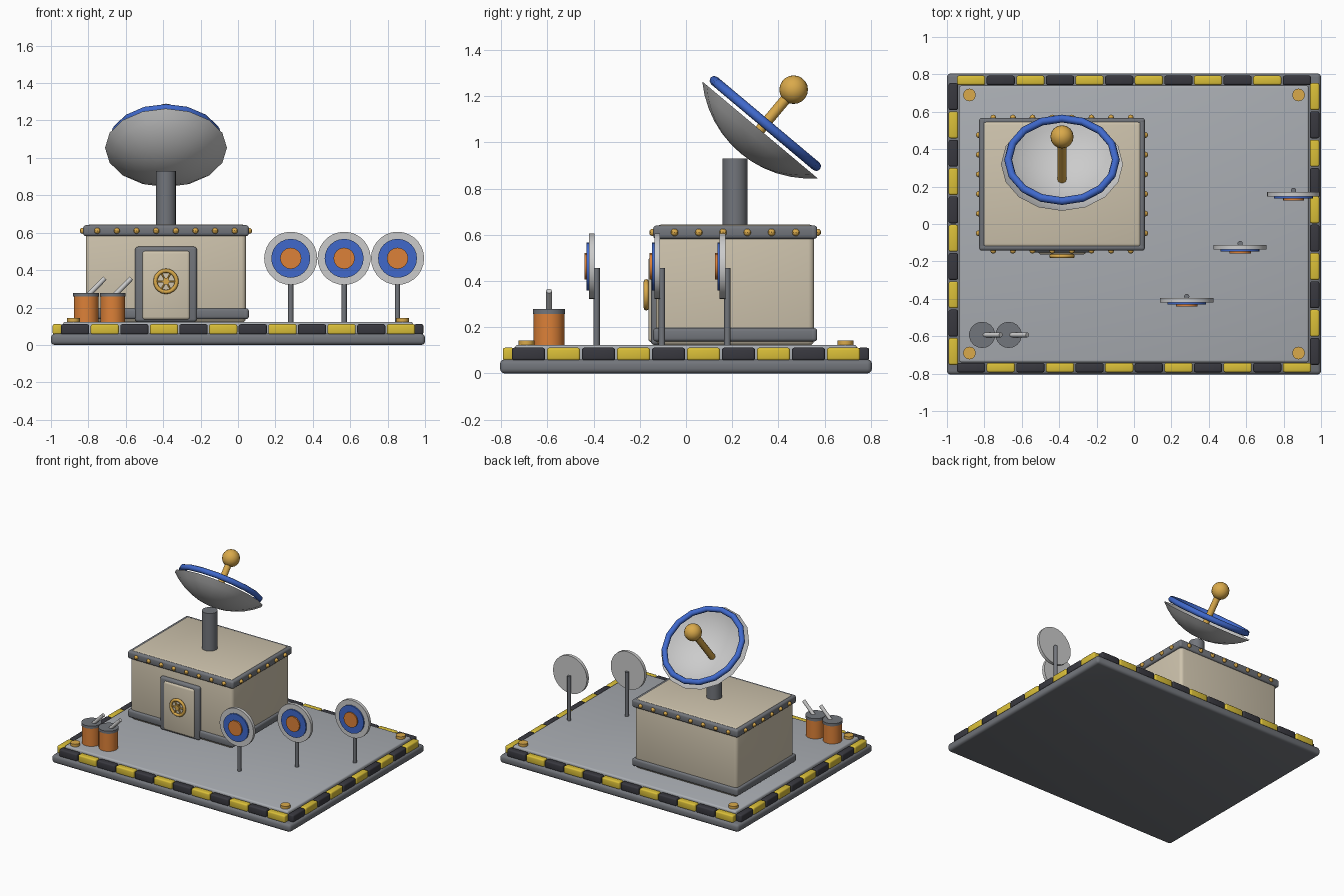
import bpy, bmesh, math
from mathutils import Vector, Matrix

if "Cube" in bpy.data.objects:
    bpy.data.objects.remove(bpy.data.objects["Cube"])


def mat(name, rgb):
    m = bpy.data.materials.new(name)
    m.diffuse_color = (*rgb, 1)
    m.use_nodes = True
    m.node_tree.nodes["Principled BSDF"].inputs["Base Color"].default_value = m.diffuse_color
    return m


DARK = mat("dark_grey", (0.17, 0.18, 0.20))
BLACK = mat("black", (0.04, 0.04, 0.05))
YELLOW = mat("yellow", (0.70, 0.52, 0.04))
GOLD = mat("gold", (0.70, 0.40, 0.07))
BEIGE = mat("beige", (0.62, 0.55, 0.42))
BLUE = mat("blue", (0.05, 0.14, 0.60))
ORANGE = mat("orange", (0.72, 0.22, 0.04))
DECK = mat("deck_grey", (0.40, 0.42, 0.45))
LIGHT = mat("light_grey", (0.62, 0.63, 0.65))


def finish(name, bm, material, angle=35):
    bmesh.ops.recalc_face_normals(bm, faces=bm.faces)
    me = bpy.data.meshes.new(name)
    bm.to_mesh(me)
    bm.free()
    ob = bpy.data.objects.new(name, me)
    bpy.context.collection.objects.link(ob)
    me.materials.append(material)
    bpy.ops.object.select_all(action='DESELECT')
    ob.select_set(True)
    bpy.context.view_layer.objects.active = ob
    bpy.ops.object.shade_smooth_by_angle(angle=math.radians(angle))
    return ob


def box(name, lo, hi, material, bevel=0.0, turn=0.0):
    lo, hi = Vector(lo), Vector(hi)
    bm = bmesh.new()
    bmesh.ops.create_cube(bm, size=1, matrix=Matrix.Translation((lo + hi) / 2)
                          @ Matrix.Diagonal((*(hi - lo), 1)))
    if bevel:
        bmesh.ops.bevel(bm, geom=bm.edges[:], offset=bevel, segments=3,
                        profile=0.5, affect='EDGES')
    bm.transform(Matrix.Rotation(turn, 4, 'Z'))
    return finish(name, bm, material)


def rod(name, a, b, r, material, n=12):
    a, b = Vector(a), Vector(b)
    rot = Vector((0, 0, 1)).rotation_difference(b - a).to_matrix().to_4x4()
    bm = bmesh.new()
    bmesh.ops.create_cone(bm, cap_ends=True, segments=n, radius1=r, radius2=r,
                          depth=(b - a).length,
                          matrix=Matrix.Translation((a + b) / 2) @ rot)
    return finish(name, bm, material)


def ball(name, c, r, material, u=16, v=10):
    bm = bmesh.new()
    bmesh.ops.create_uvsphere(bm, u_segments=u, v_segments=v, radius=r,
                              matrix=Matrix.Translation(c))
    return finish(name, bm, material)


def lathe(name, profile, matrix, material, n=16, angle=35):
    """Spin (radius, height) points round local z."""
    bm = bmesh.new()
    vs = [bm.verts.new((r, 0, z)) for r, z in profile]
    es = [bm.edges.new(p) for p in zip(vs, vs[1:])]
    bmesh.ops.spin(bm, geom=vs + es, cent=(0, 0, 0), axis=(0, 0, 1),
                   angle=math.tau, steps=n, use_duplicate=False)
    bmesh.ops.remove_doubles(bm, verts=bm.verts, dist=1e-5)
    bm.transform(matrix)
    return finish(name, bm, material, angle)


def ring(name, major, minor, matrix, material, n=16, m=8):
    pts = [(major + minor * math.cos(math.tau * i / m),
            minor * math.sin(math.tau * i / m)) for i in range(m + 1)]
    return lathe(name, pts, matrix, material, n, 50)


# Platform
box("base_slab", (-1, -0.805, 0), (1, 0.805, 0.06), DARK, 0.02)
box("deck", (-0.935, -0.74, 0.04), (0.935, 0.74, 0.123), DECK, 0.012)
for sx in (-1, 1):
    for sy in (-1, 1):
        x, y = sx * 0.88, sy * 0.69
        rod("corner_bolt", (x, y, 0.11), (x, y, 0.143), 0.034, GOLD)

# Hazard edging, the same pattern turned round the four sides
for side in range(4):
    half, off, count = ((0.95, 0.768, 12), (0.757, 0.966, 10))[side % 2]
    pitch = 2 * half / count
    for i in range(count):
        u = -half + i * pitch
        box("hazard_block", (u + 0.004, -off - 0.025, 0.056),
            (u + pitch - 0.004, -off + 0.025, 0.111),
            YELLOW if i % 2 else BLACK, 0.01, side * math.pi / 2)

# Hut
CX, CY = -0.385, 0.213
box("hut_body", (CX - 0.428, CY - 0.342, 0.12), (CX + 0.428, CY + 0.342, 0.645), BEIGE, 0.025)
for name, z0, z1 in (("hut_base_trim", 0.138, 0.196), ("hut_roof_trim", 0.582, 0.64)):
    # Trim is four bars round the body
    for s in (-1, 1):
        y = CY + s * 0.337
        box(name, (CX - 0.443, y - 0.018, z0), (CX + 0.443, y + 0.018, z1), DARK, 0.014)
        x = CX + s * 0.425
        box(name, (x - 0.018, CY - 0.355, z0), (x + 0.018, CY + 0.355, z1), DARK, 0.014)
for s in (-1, 1):
    for i in range(8):
        ball("rivet", (CX + (i - 3.5) * 0.105, CY + s * 0.356, 0.61), 0.016, GOLD, 8, 6)
    for i in range(6):
        ball("rivet", (CX + s * 0.445, CY + (i - 2.5) * 0.105, 0.61), 0.016, GOLD, 8, 6)

# Door with hand wheel
box("door_frame", (-0.55, -0.152, 0.123), (-0.22, -0.10, 0.525), DARK, 0.015)
box("door_panel", (-0.512, -0.163, 0.135), (-0.257, -0.11, 0.503), BEIGE, 0.015)
WHEEL = Vector((CX, -0.172, 0.34))
ring("wheel_rim", 0.057, 0.011, Matrix.Translation(WHEEL) @ Matrix.Rotation(math.pi / 2, 4, 'X'), GOLD, 20)
rod("wheel_hub", WHEEL + Vector((0, 0.02, 0)), WHEEL - Vector((0, 0.01, 0)), 0.018, GOLD)
for i in range(3):
    a = math.pi * i / 3
    d = Vector((math.cos(a), 0, math.sin(a))) * 0.055
    rod("wheel_spoke", WHEEL - d, WHEEL + d, 0.006, GOLD, 6)

# Roof dish, tilted back towards +y
rod("dish_pole", (CX, 0.212, 0.62), (CX, 0.212, 0.93), 0.054, DARK, 16)
TILT = Matrix.Translation((CX, 0.32, 1.054)) @ Matrix.Rotation(math.radians(-40), 4, 'X')
R, D = 0.326, 0.132
S = (R * R + D * D) / (2 * D)
A = math.asin(R / S)
bowl = [(S * math.sin(A * i / 6), S - D - S * math.cos(A * i / 6)) for i in range(7)]
lathe("dish_bowl", bowl, TILT, LIGHT, 16)
ring("dish_blue_ring", 0.288, 0.021, TILT @ Matrix.Translation((0, 0, 0.036)), BLUE)
rod("feed_arm", TILT @ Vector((0, 0, -0.13)), TILT @ Vector((0, 0, 0.22)), 0.023, GOLD)
ball("feed_ball", TILT @ Vector((0, 0, 0.227)), 0.062, GOLD)

# Round targets on posts
for i in range(3):
    x, y, z = 0.282 + i * 0.2855, -0.387 + i * 0.283, 0.463
    rod("target_post", (x, y, 0.11), (x, y, 0.457), 0.014, DARK)
    rod("target_disc", (x, y - 0.009, z), (x, y - 0.033, z), 0.142, LIGHT, 28)
    rod("target_blue_disc", (x, y - 0.03, z), (x, y - 0.043, z), 0.104, BLUE, 24)
    rod("target_orange_disc", (x, y - 0.04, z), (x, y - 0.053, z), 0.057, ORANGE, 16)

# Barrels with a leaning stick each
for x in (-0.812, -0.67):
    y = -0.593
    rod("barrel", (x, y, 0.12), (x, y, 0.27), 0.067, ORANGE, 18)
    rod("barrel_lid", (x, y, 0.258), (x, y, 0.278), 0.070, DARK, 18)
    rod("barrel_stick", (x + 0.01, y, 0.265), (x + 0.1, y, 0.357), 0.013, LIGHT)
